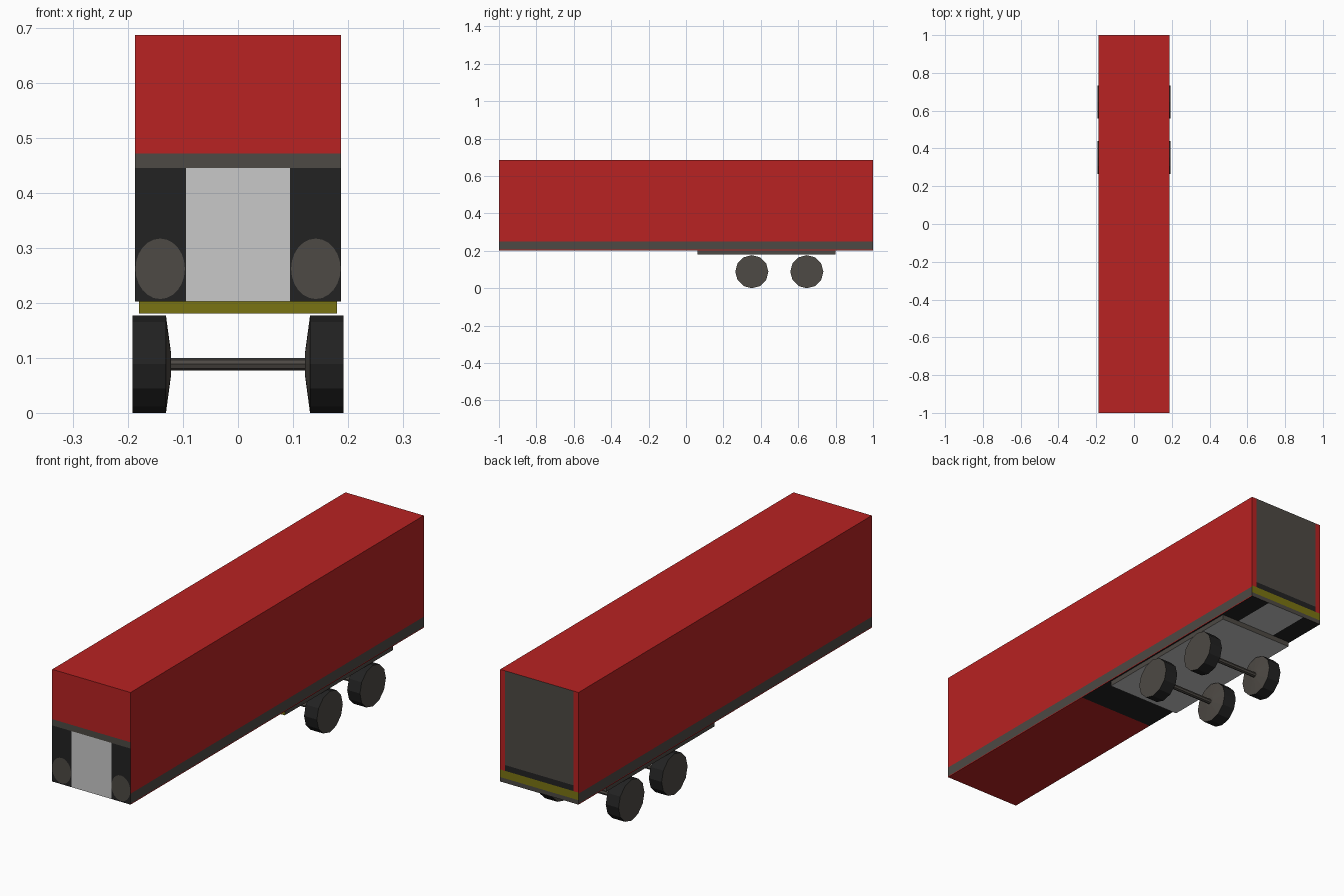
import bpy, bmesh, math
from mathutils import Vector

if "Cube" in bpy.data.objects:
    bpy.data.objects.remove(bpy.data.objects["Cube"])


def material(name, rgb):
    m = bpy.data.materials.new(name)
    m.diffuse_color = (*rgb, 1)
    m.use_nodes = True
    m.node_tree.nodes["Principled BSDF"].inputs["Base Color"].default_value = m.diffuse_color
    return m


RED, GREY, DARK, PALE, YELLOW = range(5)
MATS = [material("red paint", (0.479, 0.016, 0.016)),
        material("warm grey metal", (0.075, 0.067, 0.058)),
        material("black rubber", (0.016, 0.016, 0.016)),
        material("pale grey panel", (0.584, 0.584, 0.584)),
        material("yellow reflector", (0.195, 0.175, 0.006))]


def finish(bm, name, rule):
    """Turn a bmesh into an object, choosing a colour for each face by rule(centre, normal)."""
    bmesh.ops.recalc_face_normals(bm, faces=bm.faces)
    for f in bm.faces:
        f.material_index = rule(f.calc_center_median(), f.normal)
    me = bpy.data.meshes.new(name)
    bm.to_mesh(me)
    bm.free()
    for m in MATS:
        me.materials.append(m)
    ob = bpy.data.objects.new(name, me)
    bpy.context.collection.objects.link(ob)
    return ob


def box(lo, hi, cuts=()):
    """Box between two corners, sliced at (axis, position) pairs."""
    bm = bmesh.new()
    bmesh.ops.create_cube(bm, size=1)
    for v in bm.verts:
        v.co = Vector([(a + b) / 2 + c * (b - a) for a, b, c in zip(lo, hi, v.co)])
    for axis, pos in cuts:
        n = Vector((0, 0, 0))
        n[axis] = 1
        geom = bm.verts[:] + bm.edges[:] + bm.faces[:]
        bmesh.ops.bisect_plane(bm, geom=geom, plane_co=n * pos, plane_no=n)
    return bm


def lathe_x(profile, sides, centre):
    """Closed solid around an x-wards axis from (x, radius) points."""
    bm = bmesh.new()
    rings = []
    for x, r in profile:
        rings.append([bm.verts.new((centre[0] + x,
                                    centre[1] + r * math.sin(2 * math.pi * i / sides),
                                    centre[2] + r * math.cos(2 * math.pi * i / sides)))
                      for i in range(sides)])
    for a, b in zip(rings, rings[1:]):
        for i in range(sides):
            j = (i + 1) % sides
            bm.faces.new((a[i], a[j], b[j], b[i]))
    bm.faces.new(rings[0])
    bm.faces.new(rings[-1])
    return bm


# Cargo box, with painted areas chosen by side and position
def body_colour(c, n):
    if n.z > 0.5:
        return RED
    if n.z < -0.5:                                   # underside
        if c.y < -0.12:
            return RED
        return PALE if abs(c.x) < 0.095 and c.y > 0.04 else DARK
    if n.y < -0.5:                                   # front wall
        if c.z > 0.472:
            return RED
        if c.z > 0.445:
            return GREY
        return PALE if abs(c.x) < 0.095 else DARK
    if n.y > 0.5:                                    # rear doors
        if c.z < 0.222:
            return GREY
        if c.z < 0.255:
            return YELLOW
        if abs(c.x) > 0.163:
            return RED
        return DARK if c.z < 0.28 else GREY
    return GREY if 0.207 < c.z < 0.25 else RED       # long sides


cuts = [(0, s * x) for x in (0.095, 0.163) for s in (-1, 1)]
cuts += [(1, -0.12), (1, 0.04)]
cuts += [(2, z) for z in (0.207, 0.222, 0.25, 0.255, 0.28, 0.445, 0.472)]
finish(box((-0.187, -1, 0.203), (0.187, 1, 0.687), cuts), "cargo_box", body_colour)

# Round grey plates low on the front wall
for side, label in ((-1, "left"), (1, "right")):
    bm = bmesh.new()
    bmesh.ops.create_circle(bm, cap_ends=True, segments=24, radius=1)
    for v in bm.verts:
        v.co = Vector((side * 0.1415 + v.co.x * 0.045, -1.0008,
                       max(0.204, 0.262 + v.co.y * 0.055)))
    ob = finish(bm, f"front_round_plate_{label}", lambda c, n: GREY)
    if ob.data.polygons[0].normal.y > 0:
        ob.data.flip_normals()

# Undercarriage plate
finish(box((-0.18, 0.062, 0.181), (0.18, 0.8, 0.203)), "undercarriage_plate",
       lambda c, n: PALE if abs(n.z) > 0.5 else YELLOW if n.y < -0.5 else GREY)

# Axles and wheels
R = 0.0885
for y, row in ((0.352, "front"), (0.646, "rear")):
    finish(lathe_x([(-0.124, 0.011), (0.124, 0.011)], 8, (0, y, R)),
           f"{row}_axle", lambda c, n: GREY)
    for s, label in ((-1, "left"), (1, "right")):
        finish(lathe_x([(s * 0.122, 0.022), (s * 0.131, R), (s * 0.192, R)], 12, (0, y, R)),
               f"{row}_wheel_{label}", lambda c, n: GREY if abs(n.x) > 0.5 else DARK)
